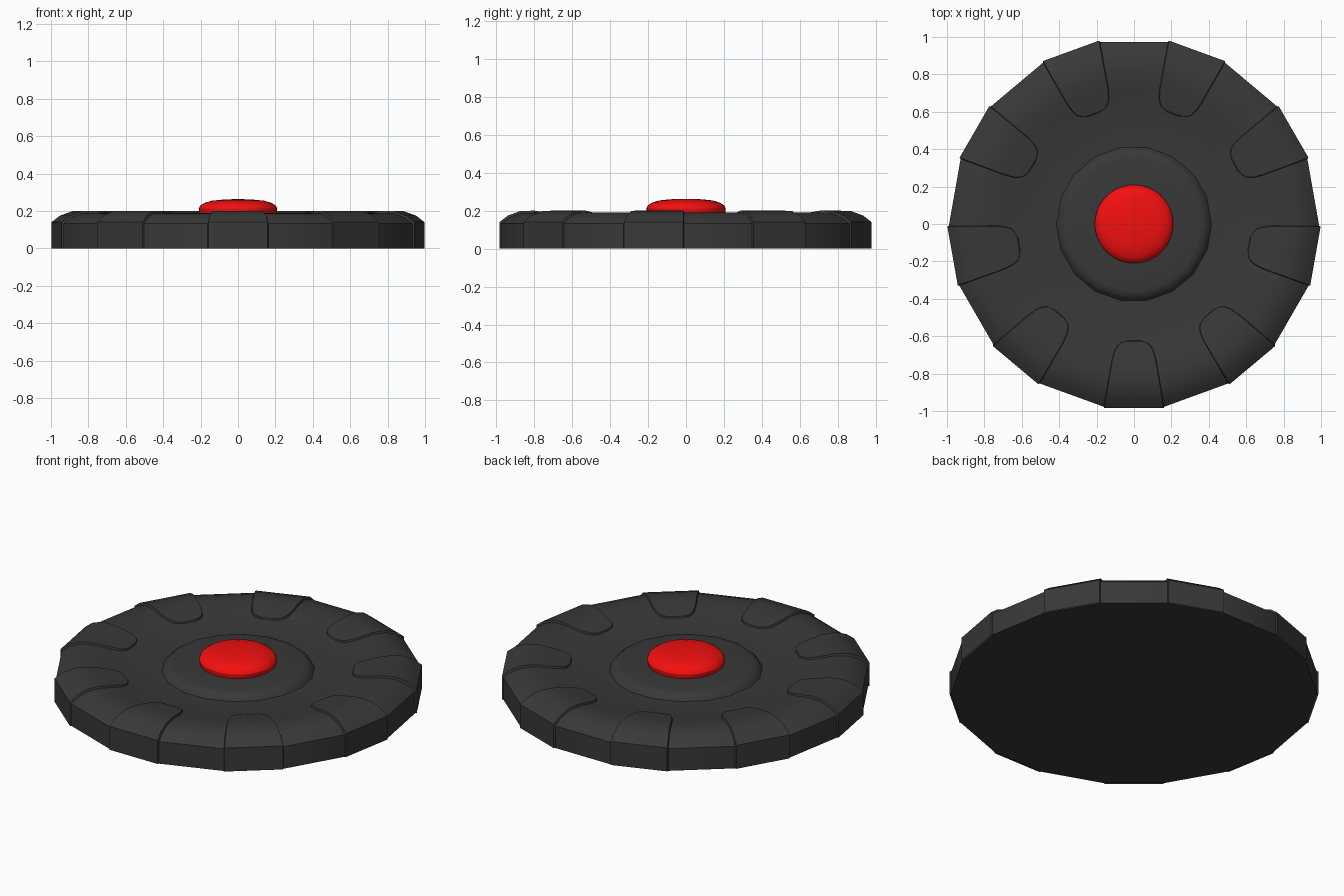
import bpy, bmesh
from math import sin, cos, tan, radians, pi

if "Cube" in bpy.data.objects:
    bpy.data.objects.remove(bpy.data.objects["Cube"])

HALF = radians(9.5)   # half angle of one grip pad
PADS = [radians(-90 + 40 * k) for k in range(9)]


def material(name, rgb):
    m = bpy.data.materials.new(name)
    m.diffuse_color = (*rgb, 1)
    m.use_nodes = True
    m.node_tree.nodes["Principled BSDF"].inputs["Base Color"].default_value = m.diffuse_color
    return m


def finish(bm, name, mat, angle=30):
    bmesh.ops.recalc_face_normals(bm, faces=bm.faces)
    me = bpy.data.meshes.new(name)
    bm.to_mesh(me)
    bm.free()
    ob = bpy.data.objects.new(name, me)
    bpy.context.collection.objects.link(ob)
    me.materials.append(mat)
    bpy.ops.object.select_all(action='DESELECT')
    ob.select_set(True)
    bpy.context.view_layer.objects.active = ob
    bpy.ops.object.shade_smooth_by_angle(angle=radians(angle))
    return ob


def lathe(name, profile, angles, mat):
    """Spin a profile of (radius, height) through the given angles, capping both ends."""
    bm = bmesh.new()
    n = len(angles)
    rings = [[bm.verts.new((r * cos(a), r * sin(a), z)) for a in angles] for r, z in profile]
    for lo, hi in zip(rings, rings[1:]):
        for i in range(n):
            j = (i + 1) % n
            bm.faces.new((lo[i], lo[j], hi[j], hi[i]))
    bm.faces.new(rings[0])
    bm.faces.new(rings[-1])
    return finish(bm, name, mat)


dark = material("dark_rubber", (0.04, 0.04, 0.04))
red = material("red", (0.9, 0.005, 0.005))

# Dished body with a raised centre, 18 sides aligned with the pads
body_angles = [c + s * HALF for c in PADS for s in (-1, 1)]
lathe("disc_body", [
    (0.99, 0), (0.99, 0.132), (0.945, 0.165), (0.885, 0.187), (0.81, 0.19),
    (0.73, 0.178), (0.62, 0.16), (0.5, 0.148), (0.415, 0.146),
    (0.403, 0.163), (0.385, 0.178), (0.355, 0.184), (0.2, 0.186)], body_angles, dark)

# Raised grip pads: rows of (distance, height, half width), wrapped over the rim
T = tan(HALF)
rows = [(0.985, 0, 0.985 * T), (0.985, 0.14, 0.985 * T), (0.94, 0.175, 0.94 * T),
        (0.875, 0.199, 0.875 * T), (0.8, 0.201, 0.8 * T), (0.73, 0.19, 0.73 * T),
        (0.68, 0.182, 0.108), (0.65, 0.177, 0.092), (0.635, 0.174, 0.072),
        (0.627, 0.171, 0.045)]
bm = bmesh.new()
for c in PADS:
    def point(d, w, z):
        return bm.verts.new((d * cos(c) - w * sin(c), d * sin(c) + w * cos(c), z))
    strips = []
    for d, z, w in rows:
        low_d, low_z = (d - 0.02 if d > 0.9 else d), max(z - 0.025, 0)
        strips.append([point(low_d, -w - 0.002, low_z), point(d, -w + 0.006, z),
                       point(d, w - 0.006, z), point(low_d, w + 0.002, low_z)])
    d, z, w = rows[-1]
    strips.append([point(d - 0.009, s * w, z - 0.025) for s in (-1, -0.8, 0.8, 1)])
    for a, b in zip(strips, strips[1:]):
        for i in range(3):
            bm.faces.new((a[i], a[i + 1], b[i + 1], b[i]))
finish(bm, "grip_pads", dark)

# Domed centre button
lathe("centre_button", [
    (0.2, 0.17), (0.209, 0.195), (0.21, 0.213), (0.202, 0.228), (0.18, 0.243),
    (0.14, 0.255), (0.08, 0.261), (0.03, 0.263)], [2 * pi * i / 32 for i in range(32)], red)
